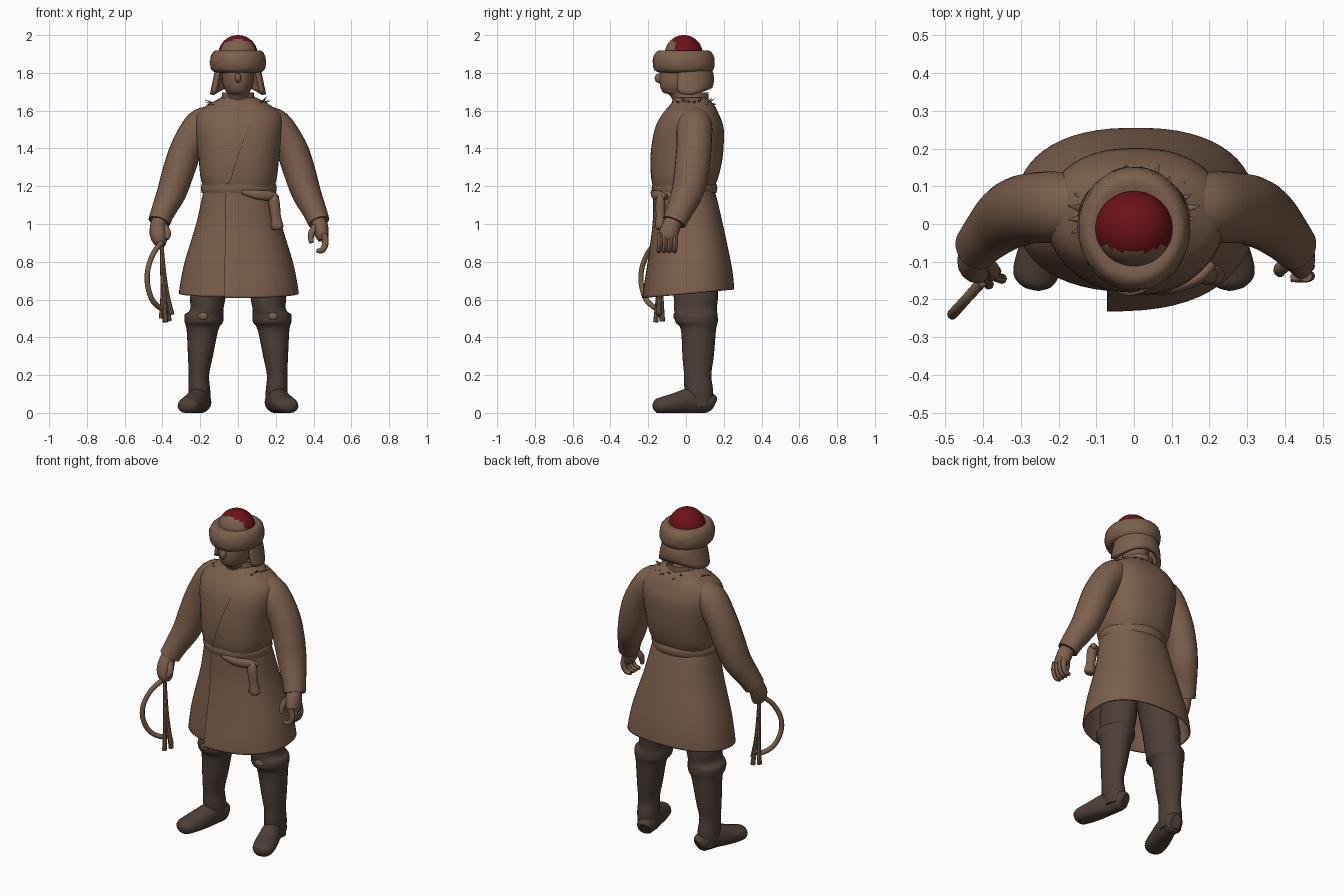
import bpy, bmesh, math, random
from mathutils import Vector

random.seed(4)


def material(name, rgb):
    m = bpy.data.materials.new(name)
    m.diffuse_color = (*rgb, 1)
    return m


BROWN = material("coat brown", (0.2, 0.115, 0.072))
DARK = material("boot dark brown", (0.075, 0.05, 0.039))
RED = material("hat red", (0.15, 0.006, 0.009))


def finish(name, bm, mat, angle=40):
    bmesh.ops.recalc_face_normals(bm, faces=bm.faces)
    me = bpy.data.meshes.new(name)
    bm.to_mesh(me)
    bm.free()
    ob = bpy.data.objects.new(name, me)
    bpy.context.collection.objects.link(ob)
    me.materials.append(mat)
    bpy.ops.object.select_all(action='DESELECT')
    bpy.context.view_layer.objects.active = ob
    ob.select_set(True)
    bpy.ops.object.shade_smooth_by_angle(angle=math.radians(angle))
    return ob


def skin(name, rings, mat, closed=True, caps=True):
    """Bridge successive rings of points into a surface."""
    bm = bmesh.new()
    vs = [[bm.verts.new(p) for p in r] for r in rings]
    n = len(vs[0])
    for a, b in zip(vs, vs[1:]):
        for i in range(n if closed else n - 1):
            j = (i + 1) % n
            bm.faces.new((a[i], a[j], b[j], b[i]))
    if caps:
        bm.faces.new(vs[0])
        bm.faces.new(vs[-1])
    return finish(name, bm, mat)


def smooth_rows(rows, steps):
    """Catmull-Rom interpolation of parameter rows."""
    if steps == 1:
        return [list(r) for r in rows]
    out = []
    for i in range(len(rows) - 1):
        p0, p1, p2 = rows[max(i - 1, 0)], rows[i], rows[i + 1]
        p3 = rows[min(i + 2, len(rows) - 1)]
        for k in range(steps):
            t = k / steps
            out.append([0.5 * (2 * b + (c - a) * t + (2 * a - 5 * b + 4 * c - d) * t * t
                               + (3 * b - a - 3 * c + d) * t ** 3)
                        for a, b, c, d in zip(p0, p1, p2, p3)])
    out.append(list(rows[-1]))
    return out


def loft(name, rows, mat, n=28, steps=4, rough=0.0, caps=True):
    """Rows: z, cx, cy, rx, ry."""
    rings = []
    for z, cx, cy, rx, ry in smooth_rows(rows, steps):
        ring = []
        for i in range(n):
            a, k = 2 * math.pi * i / n, 1 + random.uniform(-rough, rough)
            ring.append((cx + rx * k * math.cos(a), cy + ry * k * math.sin(a), z))
        rings.append(ring)
    return skin(name, rings, mat, caps=caps)


def tube(name, rows, mat, n=16, steps=4, ref=(0, 1, 0), floor=-9):
    """Rows: x, y, z, width radius, depth radius, swept along the path."""
    rows = smooth_rows(rows, steps)
    rings = []
    for i, (x, y, z, rx, ry) in enumerate(rows):
        t = Vector(rows[min(i + 1, len(rows) - 1)][:3]) - Vector(rows[max(i - 1, 0)][:3])
        u = t.cross(Vector(ref)).normalized()
        v = u.cross(t).normalized()
        ring = []
        for k in range(n):
            a = 2 * math.pi * k / n
            p = Vector((x, y, z)) + u * rx * math.cos(a) + v * ry * math.sin(a)
            p.z = max(p.z, floor)
            ring.append(p)
        rings.append(ring)
    return skin(name, rings, mat)


def ball(name, loc, size, mat, seg=32):
    bm = bmesh.new()
    bmesh.ops.create_uvsphere(bm, u_segments=seg, v_segments=seg // 2, radius=1)
    for v in bm.verts:
        v.co = Vector([c * s + o for c, s, o in zip(v.co, size, loc)])
    return finish(name, bm, mat, 60)


# Wrapped coat: rows are z, half width, front y, back y, wrap edge x, overlap step
coat_rows = [
    (0.63, 0.318, -0.18, 0.255, -0.075, 0.055), (0.70, 0.307, -0.18, 0.25, -0.075, 0.045),
    (0.80, 0.286, -0.175, 0.235, -0.075, 0.032), (1.00, 0.226, -0.165, 0.195, -0.07, 0.014),
    (1.13, 0.197, -0.165, 0.165, -0.07, 0.01), (1.19, 0.187, -0.168, 0.15, -0.065, 0.008),
    (1.25, 0.203, -0.178, 0.172, -0.04, 0.008), (1.36, 0.215, -0.18, 0.195, -0.005, 0.008),
    (1.50, 0.235, -0.16, 0.2, 0.045, 0.008), (1.58, 0.225, -0.125, 0.175, 0.075, 0.007),
    (1.63, 0.165, -0.085, 0.148, 0.07, 0.004), (1.67, 0.09, -0.055, 0.11, 0.04, 0.002)]
P, N = 0.85, 56
rings = []
for z, rx, yf, yb, xe, step in smooth_rows(coat_rows, 4):
    cy, ry = (yf + yb) / 2, (yb - yf) / 2
    q = xe / rx
    start = -math.acos(math.copysign(abs(q) ** (1 / P), q))
    ring = []
    for i in range(N + 1):
        a = start + 2 * math.pi * i / N
        d = step * max(0, 1 - i / (N * 0.3))
        c, s = math.cos(a), math.sin(a)
        x = 0.004 + rx * math.copysign(abs(c) ** P, c)
        y = cy + ry * math.copysign(abs(s) ** P, s) - d
        ring.append((x, y, z + y * 0.09 * max(0, (1 - z) / 0.37)))
    rings.append(ring)
coat = skin("coat", rings, BROWN, caps=False)
mod = coat.modifiers.new("thickness", 'SOLIDIFY')
mod.thickness, mod.offset = 0.01, -1

# Belt, sash and hanging pouch
loft("belt", [(1.165, 0.004, -0.008, 0.196, 0.168), (1.18, 0.004, -0.008, 0.2, 0.173),
              (1.2, 0.004, -0.008, 0.2, 0.173), (1.215, 0.004, -0.008, 0.193, 0.167)],
     BROWN, n=40, steps=2, caps=False)
tube("sash", [(0.02, -0.175, 1.17, 0.012, 0.012), (0.1, -0.168, 1.155, 0.024, 0.016),
              (0.17, -0.14, 1.15, 0.026, 0.02), (0.205, -0.105, 1.14, 0.015, 0.015)], BROWN)
tube("pouch", [(0.18, -0.13, 1.16, 0.02, 0.015), (0.19, -0.135, 1.12, 0.03, 0.025),
               (0.2, -0.135, 1.04, 0.027, 0.025), (0.208, -0.135, 0.985, 0.033, 0.028),
               (0.21, -0.135, 0.97, 0.02, 0.018)], BROWN)

for s, side in ((-1, "left"), (1, "right")):
    # Sleeves
    o = 0.01 if s > 0 else 0
    tube(side + "_sleeve", [
        (s * 0.13, 0.045, 1.575, 0.055, 0.07), (s * 0.2, 0.045, 1.525, 0.083, 0.093),
        (s * (0.272 + o), 0.042, 1.4, 0.085, 0.093), (s * (0.315 + o), 0.03, 1.28, 0.084, 0.092),
        (s * (0.35 + o), 0.008, 1.17, 0.078, 0.085), (s * (0.395 + o), -0.035, 1.07, 0.064, 0.07),
        (s * (0.418 + o), -0.062, 1.01, 0.058, 0.064)], BROWN, n=24)
    # Trouser leg, boot shaft and folded cuff
    rows = [(0.03, 0.2, 0.08, 0.055, 0.06), (0.12, 0.205, 0.068, 0.058, 0.075),
            (0.2, 0.207, 0.062, 0.054, 0.072), (0.3, 0.199, 0.064, 0.066, 0.083),
            (0.44, 0.188, 0.066, 0.084, 0.093), (0.48, 0.181, 0.056, 0.101, 0.112),
            (0.52, 0.179, 0.054, 0.103, 0.113), (0.55, 0.165, 0.05, 0.088, 0.113),
            (0.65, 0.155, 0.05, 0.095, 0.118), (0.95, 0.11, 0.02, 0.09, 0.12)]
    loft(side + "_leg", [(z, s * x, y, a, b) for z, x, y, a, b in rows], DARK)
    # Foot turned outwards
    foot = [(0.183, 0.145, 0.045, 0.03, 0.04), (0.19, 0.12, 0.055, 0.05, 0.055),
            (0.207, 0.04, 0.065, 0.053, 0.07), (0.235, -0.05, 0.05, 0.062, 0.058),
            (0.258, -0.12, 0.04, 0.062, 0.046), (0.267, -0.155, 0.036, 0.05, 0.038),
            (0.271, -0.172, 0.034, 0.022, 0.018)]
    tube(side + "_foot", [(s * x, y, z, a, b) for x, y, z, a, b in foot],
         DARK, n=20, ref=(0, 0, 1), floor=0.0)
    # Knee patch
    ball(side + "_knee_patch", (s * 0.185, -0.058, 0.513), (0.026, 0.008, 0.02), BROWN, 16)

# Left fist holding the whip
tube("left_fist", [(-0.415, -0.06, 1.03, 0.038, 0.045), (-0.422, -0.085, 0.985, 0.044, 0.05),
                   (-0.42, -0.105, 0.94, 0.046, 0.05), (-0.408, -0.115, 0.9, 0.034, 0.042),
                   (-0.4, -0.12, 0.88, 0.015, 0.02)], BROWN)
tube("left_thumb", [(-0.39, -0.1, 0.99, 0.018, 0.018), (-0.372, -0.125, 0.95, 0.018, 0.018),
                    (-0.38, -0.14, 0.92, 0.012, 0.012)], BROWN, n=10)

# Open right hand with curled fingers
tube("right_palm", [(0.425, -0.06, 1.03, 0.038, 0.045), (0.435, -0.08, 0.985, 0.042, 0.05),
                    (0.445, -0.095, 0.94, 0.036, 0.052), (0.45, -0.1, 0.915, 0.025, 0.046)], BROWN)
for i in range(4):
    y = -0.138 + 0.027 * i
    tube("right_finger", [(0.455, y, 0.95, 0.018, 0.015), (0.463, y, 0.9, 0.017, 0.015),
                          (0.446, y - 0.004, 0.862, 0.016, 0.014),
                          (0.415, y - 0.006, 0.858, 0.01, 0.01)], BROWN, n=10)
tube("right_thumb", [(0.41, -0.1, 0.985, 0.02, 0.02), (0.387, -0.12, 0.945, 0.018, 0.018),
                     (0.388, -0.13, 0.9, 0.011, 0.011)], BROWN, n=10)

# Whip: handle loop in a diagonal plane, and a tassel of cords
loop = [(-0.405, 0.9), (-0.445, 0.85), (-0.475, 0.77), (-0.48, 0.69),
        (-0.46, 0.61), (-0.425, 0.565), (-0.385, 0.55)]
tube("whip_loop", [(x, 1.1 * x + 0.29, z, 0.014, 0.014) for x, z in loop], BROWN, n=10)
for i, (dx, dy, zb) in enumerate([(-0.02, 0.01, 0.5), (0.0, -0.02, 0.48),
                                  (0.02, 0.015, 0.485), (0.035, -0.005, 0.52)]):
    tube("whip_cord", [(-0.405, -0.13, 0.9, 0.01, 0.01), (-0.398 + dx * 0.2, -0.135, 0.75, 0.01, 0.01),
                       (-0.39 + dx * 0.5, -0.138 + dy * 0.5, 0.62, 0.011, 0.011),
                       (-0.385 + dx, -0.14 + dy, zb, 0.014, 0.014)], BROWN, n=8)

# Head, nose, chin and collar
loft("head", [(1.6, 0, 0.03, 0.07, 0.075), (1.68, 0, 0.0, 0.066, 0.085), (1.695, 0, -0.025, 0.06, 0.095),
              (1.73, 0, -0.025, 0.078, 0.112), (1.78, 0, -0.02, 0.085, 0.12),
              (1.86, 0, -0.01, 0.085, 0.12)], BROWN)
ball("nose", (0, -0.142, 1.772), (0.017, 0.024, 0.026), BROWN, 16)
loft("collar", [(1.6, 0, 0.03, 0.15, 0.12), (1.64, 0, 0.025, 0.105, 0.1),
                (1.67, 0, 0.025, 0.088, 0.095), (1.695, 0, 0.03, 0.083, 0.09)], BROWN, caps=False)

# Fur tufts sticking out around the collar
for i in range(18):
    a = math.radians(-35 + 250 * i / 17)
    d = Vector((math.cos(a), math.sin(a), 0))
    p = Vector((d.x * 0.125, 0.025 + d.y * 0.09, 1.635))
    e = p + d * random.uniform(0.03, 0.055) + Vector((0, 0, random.uniform(-0.005, 0.04)))
    tube("collar_tuft", [(*p, 0.015, 0.006), (*e, 0.001, 0.001)], BROWN, n=6, steps=1, ref=(0, 0, 1))

# Fur hat: brim roll, neck and ear flap, coloured dome
loft("hat_brim", [(1.8, 0, -0.012, 0.095, 0.11), (1.808, 0, -0.012, 0.132, 0.148),
                  (1.835, 0, -0.012, 0.147, 0.162), (1.87, 0, -0.012, 0.148, 0.163),
                  (1.9, 0, -0.012, 0.139, 0.154), (1.918, 0, -0.012, 0.12, 0.132),
                  (1.915, 0, -0.012, 0.095, 0.1)], BROWN, n=48, steps=3, rough=0.012)
rows = []
for k in range(7):
    t = k / 6
    row = []
    for i in range(33):
        a = math.radians(-28 + 236 * i / 32)
        c, w = math.cos(a), abs(math.cos(a)) ** 2
        row.append((c * (0.108 + 0.03 * t), 0.015 + math.sin(a) * (0.105 + 0.018 * math.sin(2.6 * t)),
                    1.83 - t * (0.105 + 0.04 * w)))
    rows.append(row)
flap = skin("hat_flap", rows, BROWN, closed=False, caps=False)
mod = flap.modifiers.new("thickness", 'SOLIDIFY')
mod.thickness, mod.offset = 0.022, 0

dome = ball("hat_dome", (0, -0.012, 1.898), (0.104, 0.101, 0.102), BROWN, 48)
dome.data.materials.append(RED)
for f in dome.data.polygons:
    c = f.center
    front_flap = c.y < -0.055 and c.z < 1.978 - 4.5 * c.x ** 2
    f.material_index = 0 if front_flap else 1
